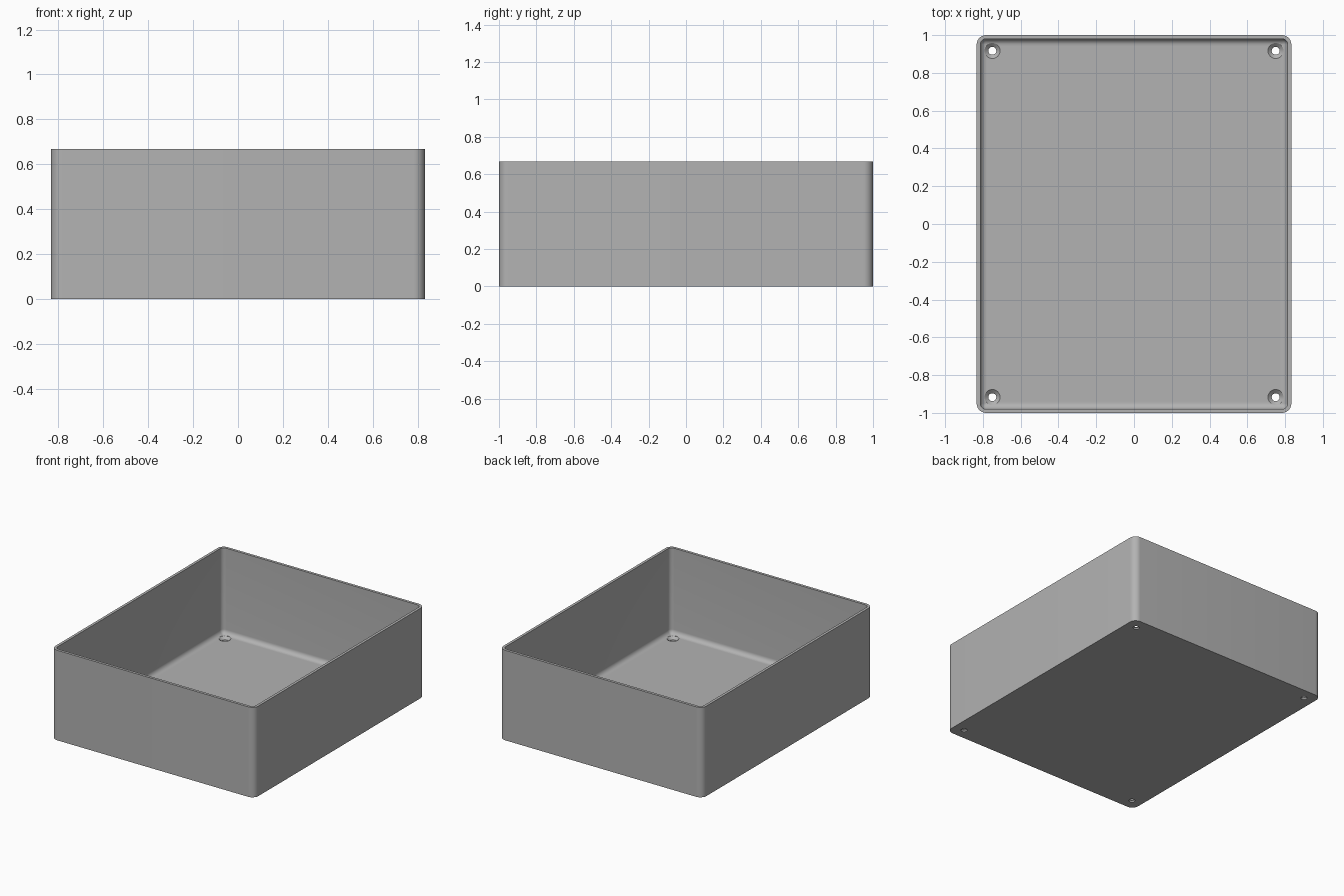
import bpy, bmesh, math

cube = bpy.data.objects.get("Cube")
if cube:
    bpy.data.objects.remove(cube, do_unlink=True)

HALF_X, HALF_Y, HEIGHT = 0.833, 1.0, 0.667
WALL, FLOOR, CORNER, FILLET = 0.02, 0.03, 0.05, 0.035

grey = bpy.data.materials.new("mid grey")
grey.use_nodes = True
grey.diffuse_color = (0.45, 0.45, 0.45, 1)
grey.node_tree.nodes["Principled BSDF"].inputs["Base Color"].default_value = (0.45, 0.45, 0.45, 1)


def ring(bm, inset, z, steps=10):
    """Rounded rectangle of vertices, inset from the outer wall."""
    r = max(CORNER - inset, 0.002)
    cx, cy = HALF_X - inset - r, HALF_Y - inset - r
    verts = []
    for q, (sx, sy) in enumerate([(1, 1), (-1, 1), (-1, -1), (1, -1)]):
        for i in range(steps + 1):
            a = (q + i / steps) * math.pi / 2
            verts.append(bm.verts.new((sx * cx + r * math.cos(a), sy * cy + r * math.sin(a), z)))
    return verts


def finish(bm, name):
    bmesh.ops.recalc_face_normals(bm, faces=bm.faces)
    mesh = bpy.data.meshes.new(name)
    bm.to_mesh(mesh)
    bm.free()
    obj = bpy.data.objects.new(name, mesh)
    bpy.context.collection.objects.link(obj)
    mesh.materials.append(grey)
    return obj


# Open tray: outer wall, rim, inner wall, then a fillet down to the floor
profile = [(0, 0), (0, HEIGHT), (WALL, HEIGHT)]
for i in range(9):
    a = i / 8 * math.pi / 2
    profile.append((WALL + FILLET * (1 - math.cos(a)), FLOOR + FILLET * (1 - math.sin(a))))
bm = bmesh.new()
rings = [ring(bm, inset, z) for inset, z in profile]
for low, high in zip(rings, rings[1:]):
    for i in range(len(low)):
        j = (i + 1) % len(low)
        bm.faces.new((low[i], low[j], high[j], high[i]))
bm.faces.new(rings[0])
bm.faces.new(rings[-1])
tray = finish(bm, "tray")

# Countersunk screw hole cutters in the four corners
bm = bmesh.new()
sections = [(0.021, -0.05), (0.021, 0.012), (0.041, FLOOR), (0.041, 0.09)]
for sx in (-1, 1):
    for sy in (-1, 1):
        loops = []
        for r, z in sections:
            loops.append([bm.verts.new((sx * 0.75 + r * math.cos(k * math.pi / 16),
                                        sy * 0.917 + r * math.sin(k * math.pi / 16), z))
                          for k in range(32)])
        for low, high in zip(loops, loops[1:]):
            for k in range(32):
                n = (k + 1) % 32
                bm.faces.new((low[k], low[n], high[n], high[k]))
        bm.faces.new(loops[0])
        bm.faces.new(loops[-1])
cutter = finish(bm, "screw_hole_cutter")

cut = tray.modifiers.new("screw holes", 'BOOLEAN')
cut.operation = 'DIFFERENCE'
cut.solver = 'EXACT'
cut.object = cutter
bpy.ops.object.select_all(action='DESELECT')
bpy.context.view_layer.objects.active = tray
tray.select_set(True)
bpy.ops.object.modifier_apply(modifier=cut.name)
bpy.data.objects.remove(cutter, do_unlink=True)
bpy.ops.object.shade_smooth_by_angle(angle=math.radians(30))
